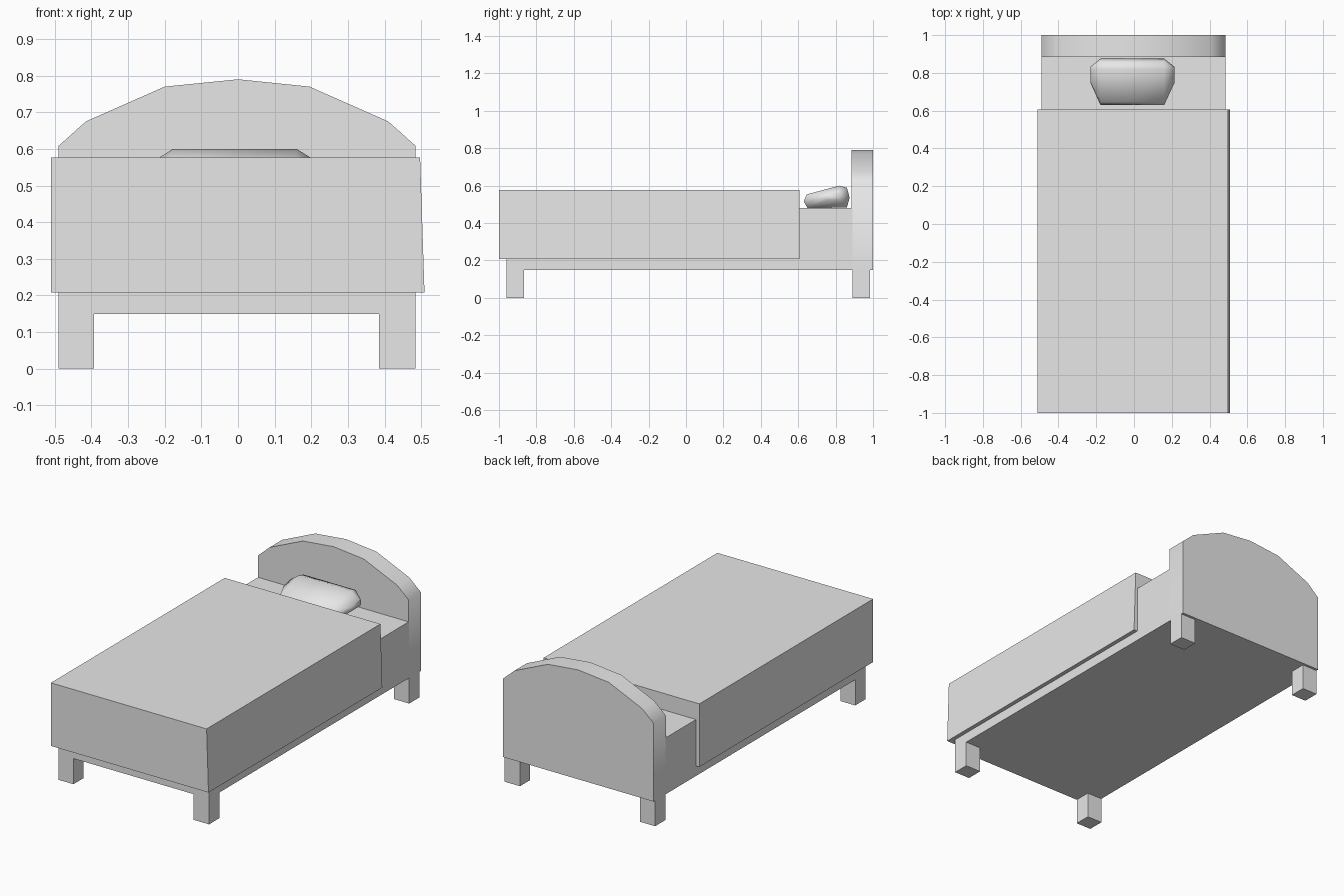
import bpy
import bmesh
from math import radians

cube = bpy.data.objects.get("Cube")
if cube:
    bpy.data.objects.remove(cube, do_unlink=True)

# Single plain grey finish
GREY = (0.8, 0.8, 0.8, 1.0)
grey = bpy.data.materials.new("plain_grey")
grey.use_nodes = True
grey.diffuse_color = GREY
grey.node_tree.nodes["Principled BSDF"].inputs["Base Color"].default_value = GREY


def loft(name, rings, smooth=None):
    """Join matching closed rings of points and cap both ends."""
    bm = bmesh.new()
    loops = [[bm.verts.new(p) for p in ring] for ring in rings]
    n = len(loops[0])
    for a, b in zip(loops, loops[1:]):
        for i in range(n):
            j = (i + 1) % n
            bm.faces.new((a[i], a[j], b[j], b[i]))
    bm.faces.new(loops[0][::-1])
    bm.faces.new(loops[-1])
    bmesh.ops.recalc_face_normals(bm, faces=bm.faces[:])
    mesh = bpy.data.meshes.new(name)
    bm.to_mesh(mesh)
    bm.free()
    mesh.materials.append(grey)
    obj = bpy.data.objects.new(name, mesh)
    bpy.context.collection.objects.link(obj)
    if smooth:
        bpy.ops.object.select_all(action='DESELECT')
        obj.select_set(True)
        bpy.context.view_layer.objects.active = obj
        bpy.ops.object.shade_smooth_by_angle(angle=radians(smooth))
    return obj


def rect(x0, x1, y0, y1, z):
    return [(x0, y0, z), (x1, y0, z), (x1, y1, z), (x0, y1, z)]


def box(name, x, y, z):
    return loft(name, [rect(*x, *y, h) for h in z])


LEFT, RIGHT = 0.485, -0.49

# Mattress base
box("mattress_base", (RIGHT, LEFT), (-0.96, 0.89), (0.15, 0.48))

# Four square legs
for end, y in (("front", (-0.96, -0.865)), ("back", (0.89, 0.985))):
    box(end + "_right_leg", (RIGHT, RIGHT + 0.097), y, (0, 0.15))
    box(end + "_left_leg", (LEFT - 0.1, LEFT), y, (0, 0.15))

# Blanket, a little wider at its lower left edge
blanket = loft("blanket", [rect(-0.511, 0.509, -1.0, 0.607, 0.208),
                           rect(-0.511, 0.497, -1.0, 0.607, 0.577)])

# Arched headboard
arch = [(RIGHT, 0.15), (RIGHT, 0.608), (-0.415, 0.675), (-0.2, 0.77),
        (0, 0.79), (0.195, 0.77), (0.41, 0.675), (LEFT, 0.608), (LEFT, 0.15)]
loft("headboard", [[(x, y, z) for x, z in arch] for y in (0.885, 1.0)], smooth=55)

# Pillow: one side profile, shrinking towards rounded ends
profile = [(0.65, 0.48), (0.63, 0.515), (0.645, 0.553), (0.82, 0.6),
           (0.86, 0.589), (0.875, 0.535), (0.86, 0.483)]


def pillow_ring(x, scale):
    cy, cz = 0.81, 0.548
    return [(x, cy + (y - cy) * scale, cz + (z - cz) * scale) for y, z in profile]


loft("pillow", [pillow_ring(-0.23, 0.35), pillow_ring(-0.178, 1),
                pillow_ring(-0.01, 1), pillow_ring(0.16, 1),
                pillow_ring(0.214, 0.35)], smooth=65)
